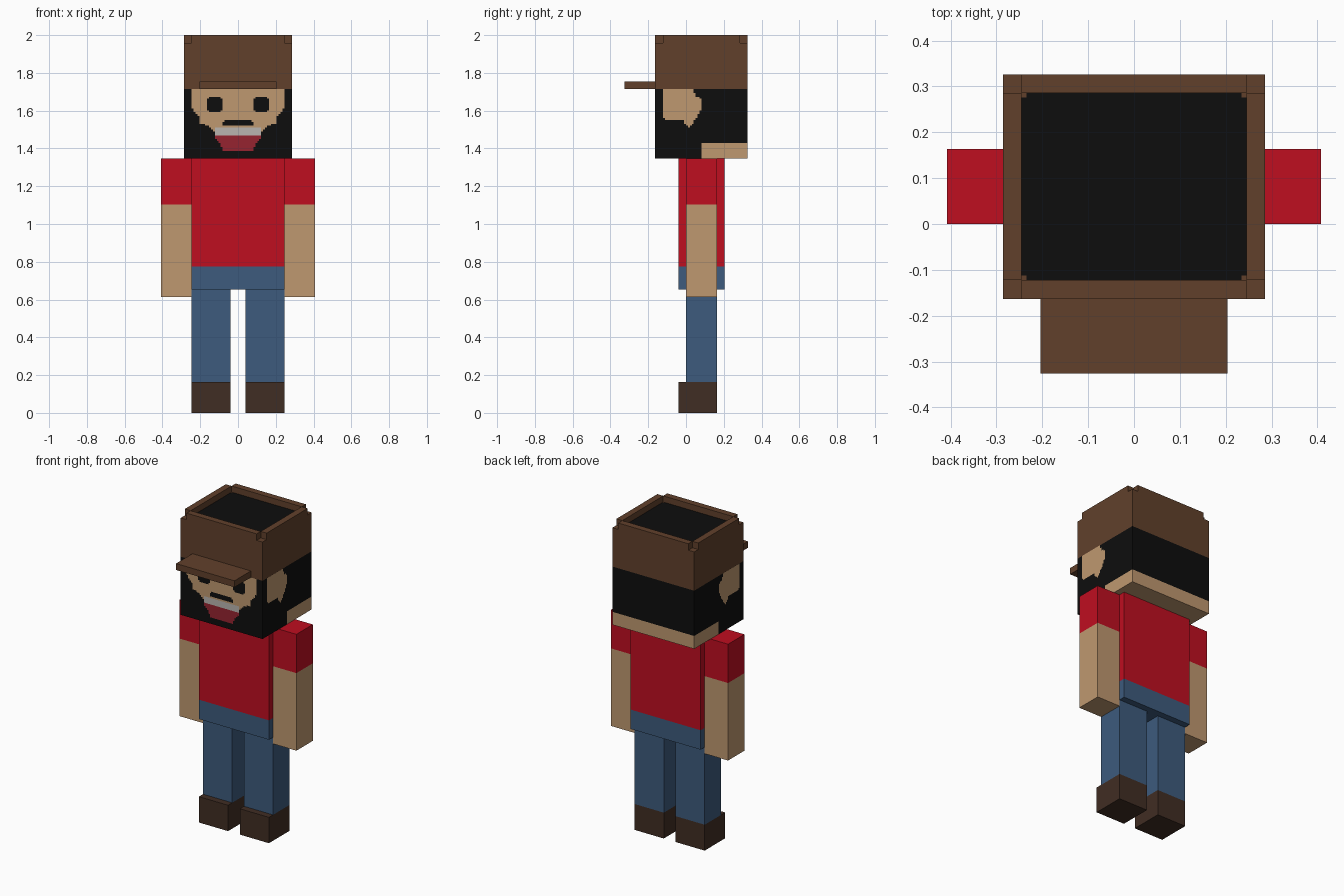
import bpy
import bmesh
from mathutils import Vector

cube = bpy.data.objects.get("Cube")
if cube:
    bpy.data.objects.remove(cube, do_unlink=True)

U = 2 / 49      # block unit
P = U / 4       # painted-detail unit
HAT = 42 * U    # height where the cap meets the face


def linear(c):
    c /= 255
    return c / 12.92 if c <= 0.04045 else ((c + 0.055) / 1.055) ** 2.4


def material(name, r, g, b):
    col = (linear(r), linear(g), linear(b), 1)
    m = bpy.data.materials.new(name)
    m.use_nodes = True
    m.diffuse_color = col
    bsdf = m.node_tree.nodes["Principled BSDF"]
    bsdf.inputs["Base Color"].default_value = col
    bsdf.inputs["Roughness"].default_value = 0.9
    return m


SKIN = material("skin", 191, 152, 112)
BLACK = material("black hair", 13, 13, 13)
CAP = material("cap brown", 97, 64, 43)
SHIRT = material("shirt red", 191, 14, 32)
DENIM = material("denim blue", 61, 91, 125)
SHOE = material("shoe brown", 64, 45, 35)
TEETH = material("teeth grey", 186, 181, 176)
MOUTH = material("mouth red", 150, 36, 48)


def add_object(name, bm, mat):
    mesh = bpy.data.meshes.new(name)
    bm.to_mesh(mesh)
    bm.free()
    mesh.materials.append(mat)
    ob = bpy.data.objects.new(name, mesh)
    bpy.context.collection.objects.link(ob)
    return ob


def box(name, mat, x, y, z):
    """Box spanning the given (low, high) ranges in block units."""
    bm = bmesh.new()
    bmesh.ops.create_cube(bm, size=1)
    for v in bm.verts:
        v.co = Vector([U * (lo + (c + 0.5) * (hi - lo))
                       for c, (lo, hi) in zip(v.co, (x, y, z))])
    return add_object(name, bm, mat)


def pair(name, mat, x, y, z):
    """Matching boxes on the left (+x) and right (-x)."""
    box("left_" + name, mat, x, y, z)
    box("right_" + name, mat, (-x[1], -x[0]), y, z)


def panel(name, mat, rows, place, normal):
    """Stepped flat plate; rows are (top, bottom, start, end) in detail units."""
    bm = bmesh.new()
    for t, b, s, e in rows:
        f = bm.faces.new([bm.verts.new(place(a * P, d * P))
                          for a, d in ((s, b), (e, b), (e, t), (s, t))])
        f.normal_update()
        if f.normal.dot(Vector(normal)) < 0:
            f.normal_flip()
    return add_object(name, bm, mat)


def front(lift):
    return lambda a, d: (a, -4 * U - lift, HAT - d)


def centred(rows):
    return [(t, b, -h, h) for t, b, h in rows]


# Legs and shoes
pair("shoe", SHOE, (1, 6), (-1, 4), (0, 4))
pair("trouser_leg", DENIM, (1, 6), (0, 4), (4, 16))

# Torso
box("waist", DENIM, (-6, 6), (-1, 5), (16, 19))
box("shirt", SHIRT, (-6, 6), (-1, 5), (19, 33))

# Arms
pair("arm", SKIN, (6, 10), (0, 4), (15, 27))
pair("sleeve", SHIRT, (6, 10), (0, 4), (27, 33))

# Head: hair, beard and bare nape
box("hair", BLACK, (-7, 7), (-4, 8), (35, 42))
box("beard", BLACK, (-7, 7), (-4, 2), (33, 35))
box("nape", SKIN, (-7, 7), (2, 8), (33, 35))

# Cap: crown, raised rim with open corners, visor and dark top
box("cap_crown", CAP, (-7, 7), (-4, 8), (42, 48))
pair("cap_rim_side", CAP, (6, 7), (-3, 7), (48, 49))
box("cap_rim_front", CAP, (-6, 6), (-4, -3), (48, 49))
box("cap_rim_back", CAP, (-6, 6), (7, 8), (48, 49))
box("visor", CAP, (-5, 5), (-8, -4), (42, 43))
panel("cap_top", BLACK, centred([(-12, -11, 23), (-11, 27, 24), (27, 28, 23)]),
      lambda a, d: (a, d, 48 * U + 0.002), (0, 0, 1))

# Face
FRONT = (0, -1, 0)
panel("face_skin", SKIN, centred([
    (0, 10, 24), (10, 12, 23), (12, 13, 22), (13, 14, 21), (14, 18, 20),
    (18, 19, 17), (19, 20, 15), (20, 21, 14), (21, 22, 13)]),
    front(0.001), FRONT)
for side, sx in (("left", 1), ("right", -1)):
    panel(side + "_eye", BLACK,
          [(4, 5, 9 * sx, 15 * sx), (5, 11, 8 * sx, 16 * sx),
           (11, 12, 9 * sx, 15 * sx)], front(0.002), FRONT)
panel("moustache", BLACK, centred([(16, 17, 7), (17, 19, 8)]),
      front(0.002), FRONT)
panel("teeth", TEETH, centred([(20, 24, 12)]), front(0.002), FRONT)
panel("mouth", MOUTH, centred([
    (24, 26, 12), (26, 27, 11), (27, 28, 10), (28, 30, 9), (30, 32, 8)]),
    front(0.002), FRONT)

# Ears and cheeks on both sides of the head
EAR = [(0, 2, -12, 4), (2, 4, -12, 5), (4, 5, -12, 7), (5, 11, -12, 8),
       (11, 13, -12, 7), (13, 15, -12, 6), (15, 16, -11, 5), (16, 17, -1, 4),
       (17, 18, -1, 4), (18, 19, 0, 3), (19, 20, 1, 2)]
for side, sx in (("left", 1), ("right", -1)):
    panel(side + "_ear", SKIN, EAR,
          lambda a, d: (sx * (7 * U + 0.001), a, HAT - d), (sx, 0, 0))
